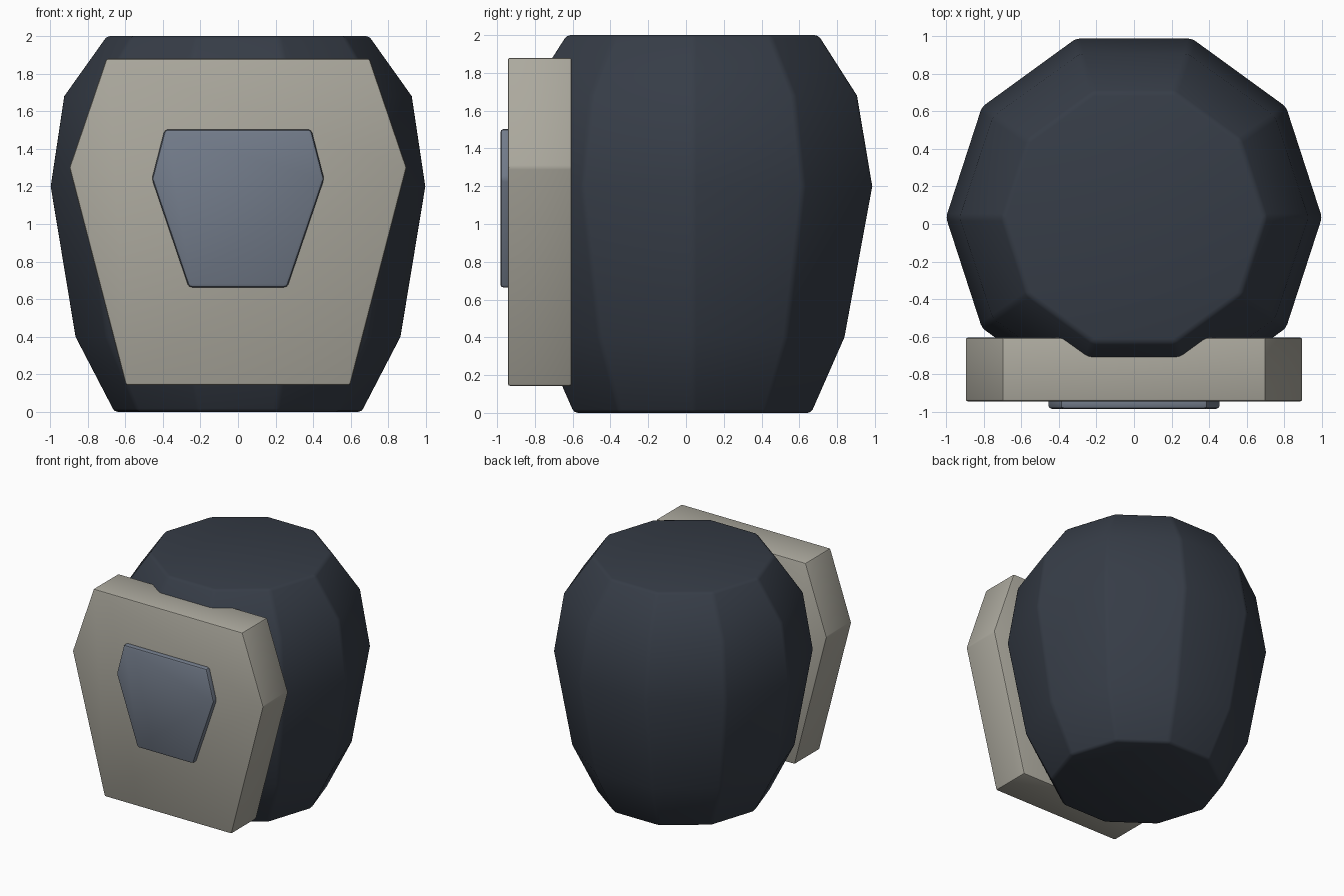
import bpy
import bmesh
import math

cube = bpy.data.objects.get("Cube")
if cube:
    bpy.data.objects.remove(cube, do_unlink=True)


def material(name, rgb):
    mat = bpy.data.materials.new(name)
    mat.use_nodes = True
    color = (*rgb, 1)
    mat.diffuse_color = color
    bsdf = mat.node_tree.nodes["Principled BSDF"]
    bsdf.inputs["Base Color"].default_value = color
    bsdf.inputs["Roughness"].default_value = 0.7
    return mat


def loft(name, rings, mat, bevel, smooth_angle):
    """Skin a closed solid through rings with equal point counts."""
    bm = bmesh.new()
    loops = [[bm.verts.new(p) for p in ring] for ring in rings]
    n = len(loops[0])
    for a, b in zip(loops, loops[1:]):
        for i in range(n):
            j = (i + 1) % n
            bm.faces.new((a[i], a[j], b[j], b[i]))
    bm.faces.new(loops[0])
    bm.faces.new(loops[-1])
    bmesh.ops.recalc_face_normals(bm, faces=bm.faces[:])
    mesh = bpy.data.meshes.new(name)
    bm.to_mesh(mesh)
    bm.free()
    mesh.materials.append(mat)
    obj = bpy.data.objects.new(name, mesh)
    bpy.context.collection.objects.link(obj)
    # Soft rounded edges
    mod = obj.modifiers.new("soft_edges", "BEVEL")
    mod.width = bevel
    mod.segments = 2
    mod.limit_method = "ANGLE"
    mod.angle_limit = math.radians(29)
    bpy.ops.object.select_all(action="DESELECT")
    obj.select_set(True)
    bpy.context.view_layer.objects.active = obj
    bpy.ops.object.modifier_apply(modifier=mod.name)
    bpy.ops.object.shade_smooth_by_angle(angle=math.radians(smooth_angle))
    return obj


def ring(z, rx, ry, sides=10, center_y=0.035):
    turn = 2 * math.pi / sides
    return [(rx * math.cos(i * turn), center_y + ry * math.sin(i * turn), z)
            for i in range(sides)]


def plate(name, half, y_front, y_back, mat, bevel):
    """Extrude a mirrored outline along y."""
    outline = half + [(-x, z) for x, z in reversed(half)]
    rings = [[(x, y, z) for x, z in outline] for y in (y_front, y_back)]
    return loft(name, rings, mat, bevel, 30)


navy = material("dark navy", (0.037, 0.046, 0.063))
stone = material("warm stone grey", (0.41, 0.395, 0.34))
slate = material("slate blue", (0.17, 0.2, 0.255))

# Ten-sided barrel body
loft("body", [ring(0, 0.66, 0.66), ring(0.4, 0.868, 0.845),
              ring(1.2, 1.0, 1.0), ring(1.68, 0.928, 0.915),
              ring(2, 0.7, 0.7)], navy, 0.02, 40)

# Hexagonal front guard and its raised centre panel
plate("front_guard", [(0.7, 1.88), (0.897, 1.3), (0.597, 0.143)],
      -0.943, -0.605, stone, 0.012)
plate("centre_panel", [(0.39, 1.503), (0.458, 1.24), (0.262, 0.663)],
      -0.983, -0.92, slate, 0.018)
